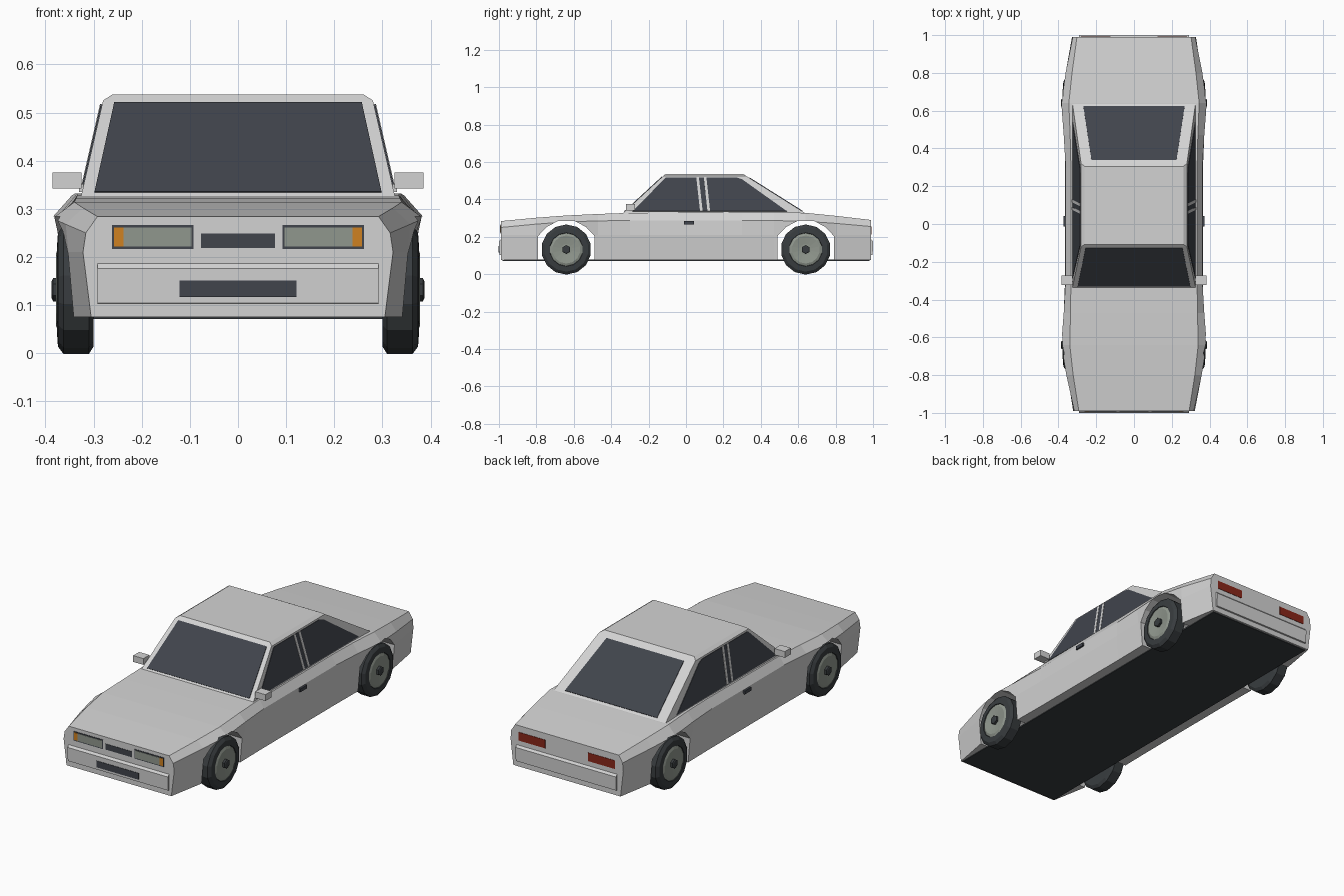
import bpy, bmesh, math
from mathutils import Vector

if "Cube" in bpy.data.objects:
    bpy.data.objects.remove(bpy.data.objects["Cube"])


def material(name, rgb):
    m = bpy.data.materials.new(name)
    m.use_nodes = True
    m.diffuse_color = (*rgb, 1)
    m.node_tree.nodes["Principled BSDF"].inputs["Base Color"].default_value = (*rgb, 1)
    return m


paint = material("white paint", (0.65, 0.65, 0.65))
glass = material("dark glass", (0.052, 0.058, 0.072))
rubber = material("black rubber", (0.04, 0.046, 0.05))
metal = material("grey metal", (0.28, 0.31, 0.27))
amber = material("amber lens", (0.62, 0.22, 0.015))
red = material("red lens", (0.25, 0.02, 0.01))


def make(name, bm, mat):
    bmesh.ops.recalc_face_normals(bm, faces=bm.faces)
    me = bpy.data.meshes.new(name)
    bm.to_mesh(me)
    bm.free()
    me.materials.append(mat)
    ob = bpy.data.objects.new(name, me)
    bpy.context.scene.collection.objects.link(ob)
    return ob


def loft(name, rings, mat):
    """Skin closed rings of equal length and cap both ends."""
    bm = bmesh.new()
    vs = [[bm.verts.new(p) for p in r] for r in rings]
    n = len(rings[0])
    for a, b in zip(vs, vs[1:]):
        for i in range(n):
            j = (i + 1) % n
            bm.faces.new((a[i], a[j], b[j], b[i]))
    bm.faces.new(vs[0])
    bm.faces.new(vs[-1])
    return make(name, bm, mat)


def prism(name, profile, half, mat):
    """Extrude a (y, z) profile across x."""
    return loft(name, [[(x, y, z) for y, z in profile] for x in (-half, half)], mat)


def box(name, x, y, z, mat):
    return loft(name, [[(a, y[0], c) for a, c in
                        ((x[0], z[0]), (x[1], z[0]), (x[1], z[1]), (x[0], z[1]))],
                       [(a, y[1], c) for a, c in
                        ((x[0], z[0]), (x[1], z[0]), (x[1], z[1]), (x[0], z[1]))]], mat)


def plate(name, pts, mat, t=0.003):
    """Thin plate lying on a planar outline."""
    pts = [Vector(p) for p in pts]
    n = (pts[1] - pts[0]).cross(pts[2] - pts[0]).normalized() * t
    return loft(name, [[p - n for p in pts], [p + n for p in pts]], mat)


# Lower body: half sections along the length
# y, sill x, crease x, shoulder x, shoulder z, deck x, deck z
stations = [
    (-0.99, 0.305, 0.322, 0.316, 0.25, 0.292, 0.284),
    (-0.80, 0.34, 0.352, 0.358, 0.268, 0.322, 0.302),
    (-0.64, 0.36, 0.372, 0.385, 0.28, 0.34, 0.314),
    (-0.47, 0.355, 0.367, 0.372, 0.285, 0.336, 0.322),
    (-0.30, 0.353, 0.365, 0.362, 0.288, 0.334, 0.328),
    (0.30, 0.353, 0.365, 0.362, 0.288, 0.334, 0.332),
    (0.47, 0.355, 0.367, 0.372, 0.287, 0.338, 0.332),
    (0.64, 0.36, 0.372, 0.385, 0.283, 0.345, 0.328),
    (0.80, 0.345, 0.357, 0.362, 0.272, 0.328, 0.312),
    (0.99, 0.312, 0.328, 0.324, 0.255, 0.302, 0.29),
]
rings = []
for y, xb, xc, xs, zs, xd, zd in stations:
    half = [(xb, 0.075), (xc, 0.21), (xs, zs), (xd, zd)]
    rings.append([(x, y, z) for x, z in half] + [(-x, y, z) for x, z in reversed(half)])
body = loft("body", rings, paint)

# Wheel arches cut through the body
AXLE = 0.64
half_arch = [(0.15, 0.0), (0.15, 0.205), (0.105, 0.253), (0.045, 0.284)]
for s in (-1, 1):
    outline = [(s * AXLE - a, z) for a, z in half_arch]
    outline += [(s * AXLE + a, z) for a, z in reversed(half_arch)]
    cutter = prism("arch_cutter", outline, 0.6, paint)
    cutter.hide_render = True
    mod = body.modifiers.new("arch", "BOOLEAN")
    mod.operation = "DIFFERENCE"
    mod.solver = "EXACT"
    mod.object = cutter
    bpy.context.view_layer.objects.active = body
    bpy.ops.object.modifier_apply(modifier=mod.name)
    bpy.data.objects.remove(cutter)

box("floor", (-0.3, 0.3), (-0.98, 0.98), (0.071, 0.079), rubber)

# Cabin
BASE, EAVE, ROOF = 0.322, 0.525, 0.537


def side_x(z):
    return 0.327 - (z - BASE) * 0.23


def ring(x, y0, y1, z):
    return [(-x, y0, z), (x, y0, z), (x, y1, z), (-x, y1, z)]


loft("cabin", [ring(side_x(BASE), -0.342, 0.645, BASE),
               ring(side_x(EAVE), -0.122, 0.322, EAVE),
               ring(0.262, -0.108, 0.305, ROOF)], paint)


def screen(name, y0, y1, low, high, x_low, x_high):
    """Glass plate on a sloping end of the cabin."""
    def y_at(z):
        return y0 + (y1 - y0) * (z - BASE) / (EAVE - BASE)
    plate(name, [(-x_low, y_at(low), low), (x_low, y_at(low), low),
                 (x_high, y_at(high), high), (-x_high, y_at(high), high)], glass)


screen("windscreen", -0.342, -0.122, 0.334, 0.52, 0.298, 0.257)
screen("rear_window", 0.645, 0.322, 0.336, 0.515, 0.268, 0.225)

# Side glass, pillar strips, handles and mirrors
LOW, HIGH = 0.336, 0.517
for s, side in ((1, "left"), (-1, "right")):
    def on_side(name, quad, mat, t):
        plate(side + name, [(s * side_x(z), y, z) for y, z in quad], mat, t)

    on_side("_side_window", [(-0.285, LOW), (0.54, LOW), (0.3, 0.507),
                             (0.27, HIGH), (-0.108, HIGH)], glass, 0.003)
    for y in (0.075, 0.115):
        on_side("_pillar_strip", [(y, LOW), (y + 0.014, LOW), (y - 0.006, HIGH),
                                  (y - 0.02, HIGH)], paint, 0.0045)
    box(side + "_door_handle", sorted((s * 0.355, s * 0.372)), (-0.012, 0.042),
        (0.266, 0.284), glass)
    box(side + "_mirror", sorted((s * 0.325, s * 0.385)), (-0.322, -0.272),
        (0.342, 0.375), paint)
    box(side + "_mirror_stem", sorted((s * 0.3, s * 0.33)), (-0.305, -0.285),
        (0.335, 0.352), paint)

# Bumpers
for s, end in ((-1, "front"), (1, "rear")):
    prism(end + "_bumper", [(s * 0.97, 0.1), (s * 0.998, 0.104),
                            (s * 1.0, 0.176), (s * 0.985, 0.192),
                            (s * 0.97, 0.192)], 0.292, paint)


def end_plate(name, x0, x1, z0, z1, y, mat):
    plate(name, [(x0, y, z0), (x1, y, z0), (x1, y, z1), (x0, y, z1)], mat, 0.002)


# Lamps, grille and number plate panel
for s, side in ((1, "left"), (-1, "right")):
    end_plate(side + "_lamp_frame", s * 0.092, s * 0.262, 0.217, 0.266, -0.99, glass)
    end_plate(side + "_headlamp", s * 0.097, s * 0.238, 0.222, 0.261, -0.992, metal)
    end_plate(side + "_indicator", s * 0.238, s * 0.258, 0.222, 0.261, -0.992, amber)
    end_plate(side + "_tail_lamp", s * 0.125, s * 0.28, 0.212, 0.256, 0.99, red)
end_plate("grille", -0.077, 0.077, 0.219, 0.249, -0.99, glass)
end_plate("lower_intake", -0.122, 0.122, 0.117, 0.151, -0.9995, glass)


# Wheels, turned around the axle from (x, radius) profiles
def turned(name, s, y, profile, mat, sides):
    loft(name, [[(s * x, y + r * math.cos(2 * math.pi * (i + 0.5) / sides),
                  0.132 + r * math.sin(2 * math.pi * (i + 0.5) / sides))
                 for i in range(sides)] for x, r in profile], mat)


for s, side in ((1, "left"), (-1, "right")):
    for y, end in ((-AXLE, "front"), (AXLE, "rear")):
        name = end + "_" + side
        turned(name + "_tyre", s, y, [(0.3, 0.118), (0.31, 0.134), (0.362, 0.134),
                                      (0.374, 0.118), (0.376, 0.09), (0.366, 0.086)],
               rubber, 14)
        turned(name + "_rim", s, y, [(0.35, 0.088), (0.373, 0.088), (0.378, 0.075),
                                     (0.372, 0.03)], metal, 14)
        turned(name + "_hub", s, y, [(0.36, 0.024), (0.384, 0.024), (0.387, 0.018)],
               rubber, 6)
